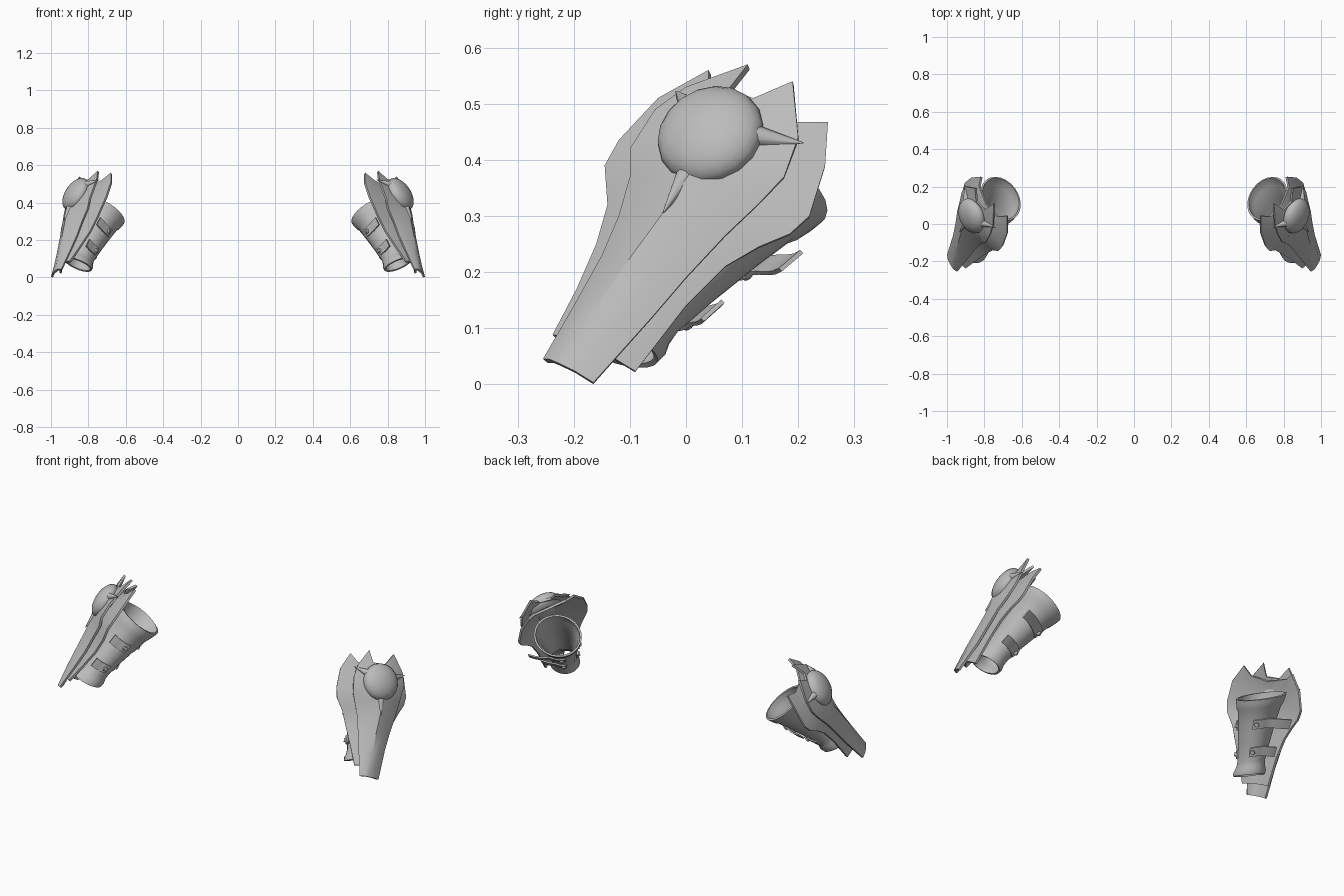
import bpy, bmesh, math
from mathutils import Vector as V, Matrix

if "Cube" in bpy.data.objects:
    bpy.data.objects.remove(bpy.data.objects["Cube"])

steel = bpy.data.materials.new("grey_steel")
steel.diffuse_color = (0.5, 0.5, 0.5, 1)
steel.use_nodes = True
steel.node_tree.nodes["Principled BSDF"].inputs["Base Color"].default_value = steel.diffuse_color

# Shield frame: N points out of the shield, D up its length, S across it
N = V((.79, -.30, .52)).normalized()
D = V((-.37, .45, .82))
D = (D - N * D.dot(N)).normalized()
S = D.cross(N)

# Sleeve frame: A along the forearm, P outward, Q across
WRIST, ELBOW = V((.855, -.13, .068)), V((.713, .135, .352))
A = (ELBOW - WRIST).normalized()
P = (N - A * N.dot(A)).normalized()
Q = A.cross(P)


def finish(name, bm, thickness=0, angle=28):
    """Turn a bmesh into a thick, mirrored, smooth shaded object."""
    mesh = bpy.data.meshes.new(name)
    bm.to_mesh(mesh)
    bm.free()
    ob = bpy.data.objects.new(name, mesh)
    bpy.context.collection.objects.link(ob)
    mesh.materials.append(steel)
    if thickness:
        mod = ob.modifiers.new("thickness", 'SOLIDIFY')
        mod.thickness = thickness
        mod.offset = -1
    mod = ob.modifiers.new("other_arm", 'MIRROR')
    mod.use_mirror_merge = False
    bpy.ops.object.select_all(action='DESELECT')
    ob.select_set(True)
    bpy.context.view_layer.objects.active = ob
    bpy.ops.object.convert(target='MESH')
    bpy.ops.object.shade_smooth_by_angle(angle=math.radians(angle))
    return ob


def grid(rows, outward, closed=False):
    """Skin rows of points; outward(face centre) gives the outer direction."""
    bm = bmesh.new()
    vs = [[bm.verts.new(p) for p in row] for row in rows]
    n = len(vs[0])
    for a, b in zip(vs, vs[1:]):
        for i in range(n if closed else n - 1):
            j = (i + 1) % n
            bm.faces.new((a[i], a[j], b[j], b[i]))
    bm.normal_update()
    if sum(f.normal.dot(outward(f.calc_center_median())) for f in bm.faces) < 0:
        bmesh.ops.reverse_faces(bm, faces=bm.faces[:])
    return bm


def shield(name, stations, crest, bulge, sink):
    """Folded plate: front edge, ridge and back edge per station, then a spiked crest."""
    rows = []
    for s in stations:
        f, r, b = V(s[0:3]), V(s[3:6]) - N * sink, V(s[6:9])
        rows.append([f, (f + r) / 2 + N * bulge, r, (r + b) / 2 + N * bulge, b])
    rows.append([V(p) for p in crest])
    finish(name, grid(rows, lambda c: N), .012)


# Upper shield with a long tongue and two spikes
shield("upper_shield", [
    (.945, -.255, .045, .975, -.228, .038, 1.0, -.165, .003),
    (.90, -.20, .14, .96, -.16, .135, .967, -.06, .12),
    (.86, -.15, .23, .94, -.10, .225, .955, 0, .19),
    (.835, -.12, .30, .925, -.045, .30, .945, .07, .265),
    (.805, -.10, .37, .92, 0, .365, .93, .13, .322),
    (.795, -.10, .42, .905, .03, .41, .92, .175, .37),
    (.77, -.055, .49, .865, .06, .47, .90, .20, .44),
], [(.755, .0, .53), (.75, .11, .57), (.80, .075, .525),
    (.845, .12, .51), (.85, .19, .54)], .006, 0)

# Wider shield underneath with two outer spikes
shield("lower_shield", [
    (.90, -.238, .088, .955, -.185, .08, .955, -.09, .023),
    (.843, -.195, .17, .93, -.12, .175, .935, 0, .14),
    (.79, -.16, .25, .92, -.06, .255, .925, .07, .21),
    (.755, -.14, .32, .905, -.015, .325, .92, .13, .245),
    (.725, -.145, .39, .895, .01, .375, .915, .185, .268),
    (.705, -.12, .435, .875, .04, .415, .905, .22, .30),
    (.68, -.05, .51, .84, .065, .46, .87, .248, .39),
], [(.68, .04, .56), (.73, .04, .52), (.79, .10, .485),
    (.83, .20, .467), (.82, .253, .467)], .006, .008)

# Elbow dome
DOME = V((.872, .042, .447)) - N * .006
bm = bmesh.new()
bmesh.ops.create_uvsphere(bm, u_segments=18, v_segments=12, radius=1)
frame = Matrix((S, D, N)).transposed().to_4x4()
bm.transform(Matrix.Translation(DOME) @ frame @ Matrix.Diagonal((.098, .098, .052, 1)))
finish("elbow_dome", bm)

# Three horns around the dome
bm = bmesh.new()
for deg, length, drop in ((17, .168, .028), (148, .155, .04), (268, .175, -.005)):
    a = math.radians(deg)
    out = S * math.cos(a) + D * math.sin(a)
    base, tip = DOME + out * .075, DOME + out * length - N * drop
    axis = tip - base
    turn = axis.to_track_quat('Z', 'Y').to_matrix().to_4x4()
    bmesh.ops.create_cone(bm, cap_ends=True, segments=10, radius1=.022, radius2=.001,
                          depth=axis.length,
                          matrix=Matrix.Translation((base + tip) / 2) @ turn)
finish("dome_horns", bm, angle=45)

# Sleeve around the forearm, both ends cut at a slant
PROFILE = [(0, .078), (.05, .079), (.10, .071), (.17, .067), (.40, .077),
           (.65, .091), (.84, .104), (.88, .112), (.95, .119), (1.0, .122)]


def radius(t):
    for (t0, r0), (t1, r1) in zip(PROFILE, PROFILE[1:]):
        if t <= t1:
            return r0 + (r1 - r0) * (t - t0) / (t1 - t0)
    return PROFILE[-1][1]


def around(t, deg, lift=0):
    a = math.radians(deg)
    slant = math.sin(a) * (.028 + .01 * t) - math.cos(a) * .015 * (1 - t)
    return (WRIST.lerp(ELBOW, t) + A * slant
            + (P * math.cos(a) + Q * math.sin(a)) * (radius(t) + lift))


def from_axis(c):
    rel = c - WRIST
    return rel - A * rel.dot(A)


finish("sleeve", grid([[around(t, i * 15) for i in range(24)] for t, r in PROFILE],
                      from_axis, True), .010)

# Straps running from both shield edges onto the sleeve, each ending in a stud
studs = bmesh.new()
for level, t, reach in (("wrist", .29, .04), ("elbow", .66, .075)):
    for side, start, end, stud, flare in (("back", 85, 168, 157, reach),
                                          ("front", 290, 234, 245, .02)):
        steps = [i / 8 for i in range(9)]
        rows = [[around(t + h, start + (end - start) * u,
                        .007 + flare * max(0, 1 - 2 * u) ** 1.5) for u in steps]
                for h in (-.06, .06)]
        finish(f"{level}_{side}_strap", grid(rows, from_axis), .008)
        p = around(t, stud, .009)
        turn = from_axis(p).to_track_quat('Z', 'Y').to_matrix().to_4x4()
        bmesh.ops.create_cone(studs, cap_ends=True, segments=10, radius1=.014,
                              radius2=.010, depth=.014, matrix=Matrix.Translation(p) @ turn)
finish("strap_studs", studs)
